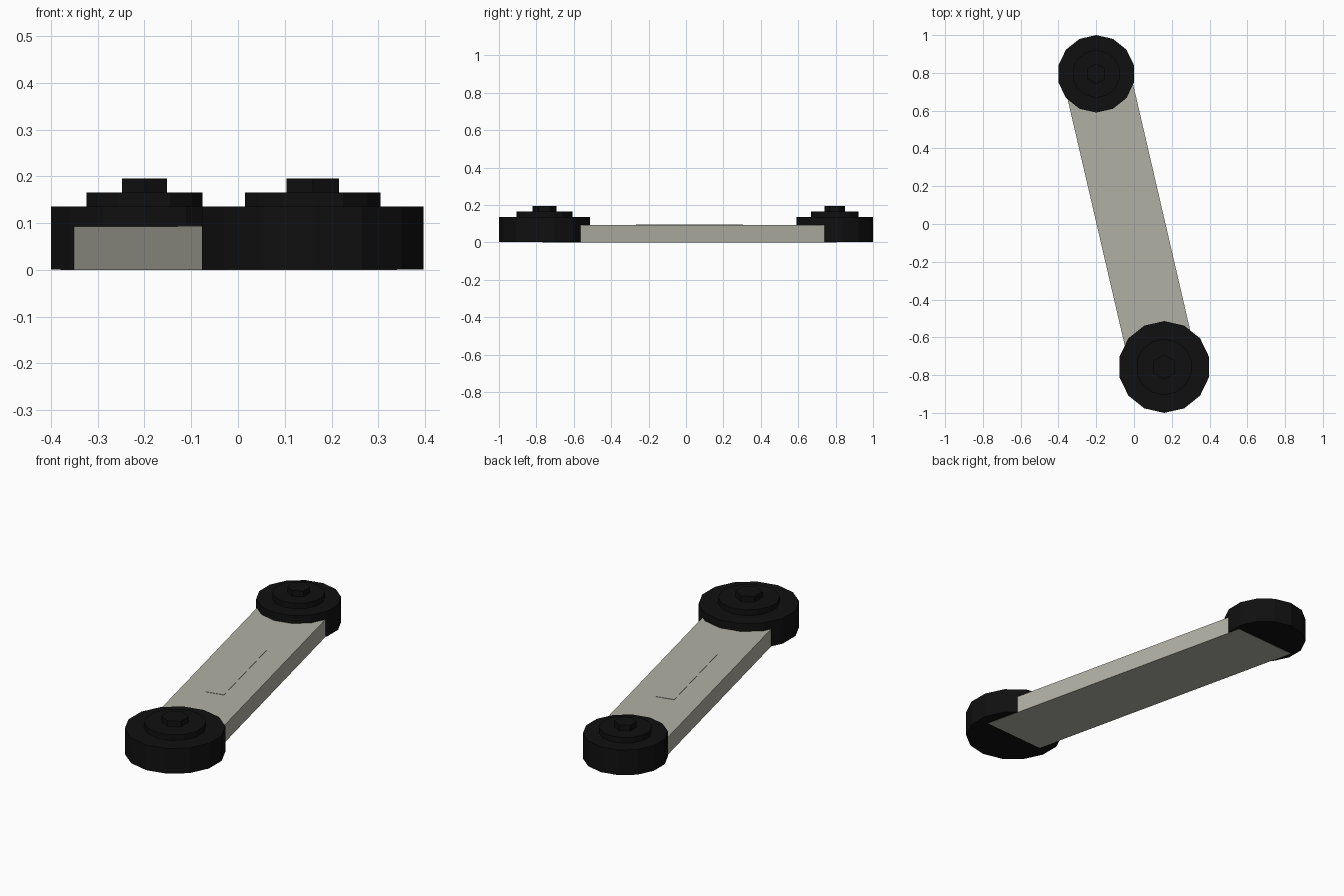
import bpy, bmesh, math
from mathutils import Vector

cube = bpy.data.objects.get("Cube")
if cube:
    bpy.data.objects.remove(cube, do_unlink=True)


def material(name, color):
    m = bpy.data.materials.new(name)
    m.use_nodes = True
    m.diffuse_color = (*color, 1)
    m.node_tree.nodes["Principled BSDF"].inputs["Base Color"].default_value = (*color, 1)
    return m


black = material("black", (0.005, 0.005, 0.005))
stone = material("warm_grey", (0.44, 0.435, 0.375))


def add_object(name, bm, mat):
    bmesh.ops.recalc_face_normals(bm, faces=bm.faces)
    mesh = bpy.data.meshes.new(name)
    bm.to_mesh(mesh)
    bm.free()
    mesh.materials.append(mat)
    obj = bpy.data.objects.new(name, mesh)
    bpy.context.collection.objects.link(obj)
    return obj


def prism(name, outline, z0, z1, mat):
    """Extrude a flat outline of 2D points from z0 to z1."""
    bm = bmesh.new()
    base = bm.faces.new([bm.verts.new((p.x, p.y, z0)) for p in outline])
    top = bmesh.ops.extrude_face_region(bm, geom=[base])["geom"]
    moved = [v for v in top if isinstance(v, bmesh.types.BMVert)]
    bmesh.ops.translate(bm, verts=moved, vec=(0, 0, z1 - z0))
    # keep the bottom cap
    if not any(all(abs(v.co.z - z0) < 1e-5 for v in f.verts) for f in bm.faces):
        bm.faces.new([v for v in bm.verts if v not in moved])
    return add_object(name, bm, mat)


def ring(center, radius, sides):
    """Regular polygon with a corner on the y axis."""
    return [center + radius * Vector((math.sin(a), math.cos(a)))
            for a in (2 * math.pi * i / sides for i in range(sides))]


def quad(center, along, across):
    return [center - along - across, center - along + across,
            center + along + across, center + along - across]


# Stepped end hubs: drum, collar and hexagonal cap
front = Vector((0.16, -0.757))
back = Vector((-0.2, 0.795))
for side, center, radii in (("front", front, (0.243, 0.149, 0.065)),
                            ("back", back, (0.205, 0.127, 0.055))):
    drum, collar, cap = radii
    prism(side + "_drum", ring(center, drum, 14), 0.001, 0.135, black)
    prism(side + "_collar", ring(center, collar, 14), 0.13, 0.165, black)
    prism(side + "_hex_cap", ring(center, cap, 6), 0.16, 0.195, black)

# Beam joining the hub centres, with slightly slanted ends
span = (back - front) / 2
middle = (back + front) / 2
prism("beam", quad(middle, span, Vector((0.18, 0.011))), 0, 0.093, stone)

# Thin raised panel on the beam
direction = span.normalized()
normal = Vector((direction.y, -direction.x))
prism("beam_panel", quad(middle, direction * 0.283, normal * 0.047), 0.09, 0.095, stone)
